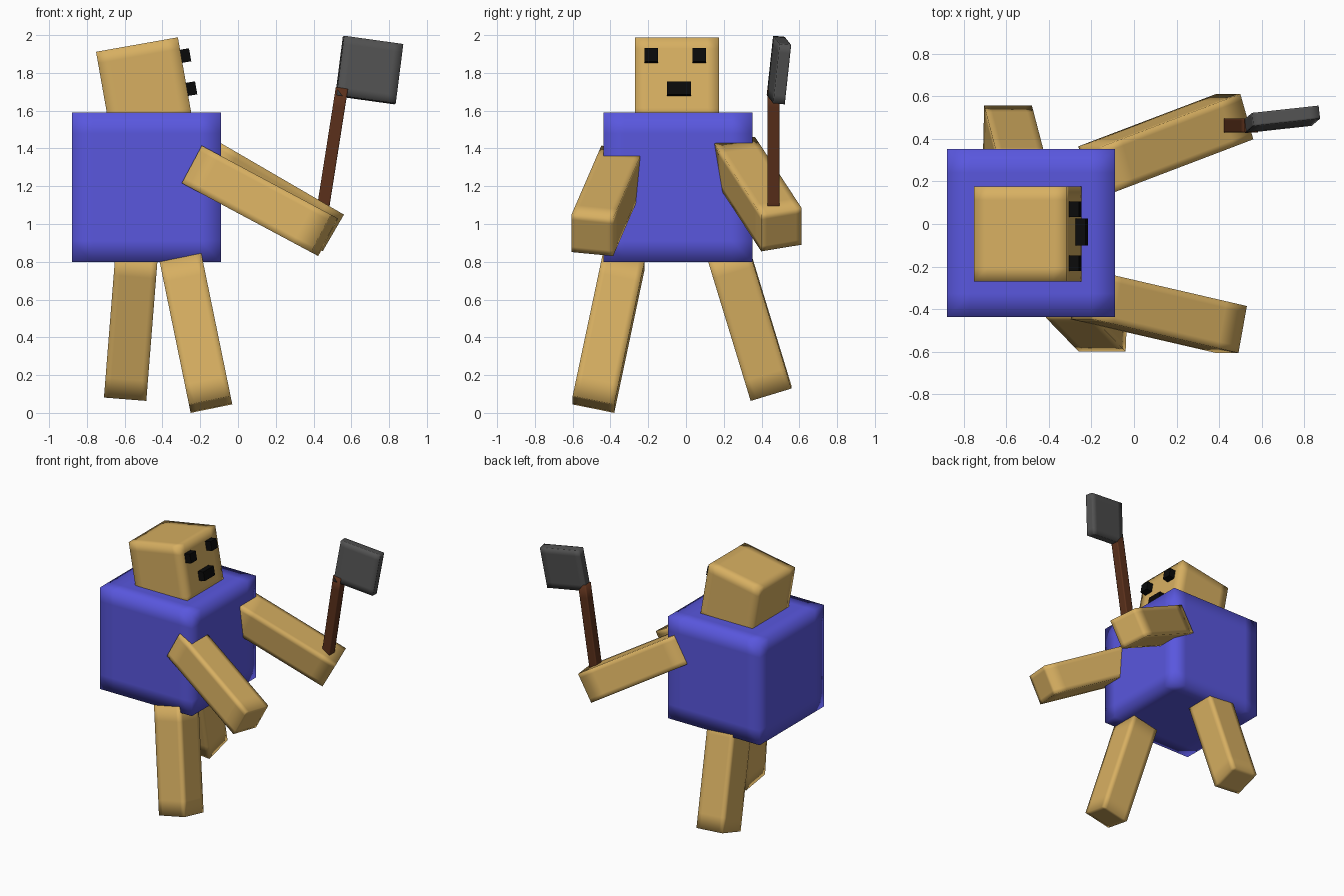
import bpy
import bmesh
from mathutils import Matrix, Vector

cube = bpy.data.objects.get("Cube")
if cube:
    bpy.data.objects.remove(cube, do_unlink=True)


def material(name, r, g, b):
    mat = bpy.data.materials.new(name)
    mat.use_nodes = True
    mat.diffuse_color = (r, g, b, 1)
    bsdf = next(n for n in mat.node_tree.nodes if n.type == "BSDF_PRINCIPLED")
    bsdf.inputs["Base Color"].default_value = (r, g, b, 1)
    return mat


skin = material("tan_skin", 0.68, 0.43, 0.12)
blue = material("blue_shirt", 0.10, 0.095, 0.73)
black = material("black", 0.003, 0.003, 0.003)
brown = material("brown_wood", 0.105, 0.03, 0.011)
grey = material("dark_grey_metal", 0.085, 0.085, 0.085)


def block(name, start, end, depth, width, mat, side=(0, 1, 0), band=0.14):
    """Box running from start to end; edge loops keep the smooth shading near its edges."""
    start, end = Vector(start), Vector(end)
    along = (end - start).normalized()
    across = Vector(side).cross(along).normalized()
    frame = Matrix((across, along.cross(across), along)).transposed().to_4x4()

    bm = bmesh.new()
    bmesh.ops.create_cube(bm, size=1)
    if band:
        for axis in Matrix.Identity(3):
            for sign in (-1, 1):
                bmesh.ops.bisect_plane(bm, geom=bm.verts[:] + bm.edges[:] + bm.faces[:],
                                       plane_co=axis * sign * (0.5 - band), plane_no=axis)
    size = Matrix.Diagonal((depth, width, (end - start).length, 1))
    bm.transform(Matrix.Translation((start + end) / 2) @ frame @ size)
    for face in bm.faces:
        face.smooth = bool(band)
    mesh = bpy.data.meshes.new(name)
    bm.to_mesh(mesh)
    bm.free()
    mesh.materials.append(mat)
    obj = bpy.data.objects.new(name, mesh)
    bpy.context.collection.objects.link(obj)
    return obj


# Body and tilted head
block("torso", (-0.485, -0.043, 0.80), (-0.485, -0.043, 1.59), 0.79, 0.79, blue)
block("head", (-0.458, -0.047, 1.515), (-0.535, -0.047, 1.95), 0.44, 0.445, skin)

# Face pieces lean back with the head
tilt = Vector((-0.174, 0, 0.985)) * 0.035
for name, centre, width in (("right_eye", (-0.288, -0.185, 1.89), 0.072),
                            ("left_eye", (-0.288, 0.07, 1.89), 0.072),
                            ("mouth", (-0.256, -0.037, 1.715), 0.126)):
    middle = Vector(centre)
    block(name, middle - tilt, middle + tilt, 0.07, width, black, band=0)

# Arms and legs share one cross-section
for name, joint, tip in (
        ("right_arm", (-0.225, -0.338, 1.305), (0.458, -0.496, 0.94)),
        ("left_arm", (-0.175, 0.258, 1.347), (0.474, 0.505, 0.97)),
        ("right_leg", (-0.30, -0.33, 0.80), (-0.145, -0.49, 0.045)),
        ("left_leg", (-0.535, 0.22, 0.858), (-0.595, 0.45, 0.105))):
    block(name, joint, tip, 0.225, 0.225, skin)

# Axe held in the left hand
block("axe_handle", (0.44, 0.463, 1.02), (0.55, 0.463, 1.72), 0.065, 0.065, brown)
block("axe_blade", (0.675, 0.475, 1.658), (0.715, 0.509, 1.972), 0.318, 0.062, grey,
      side=(-0.12, 0.98, -0.09))
